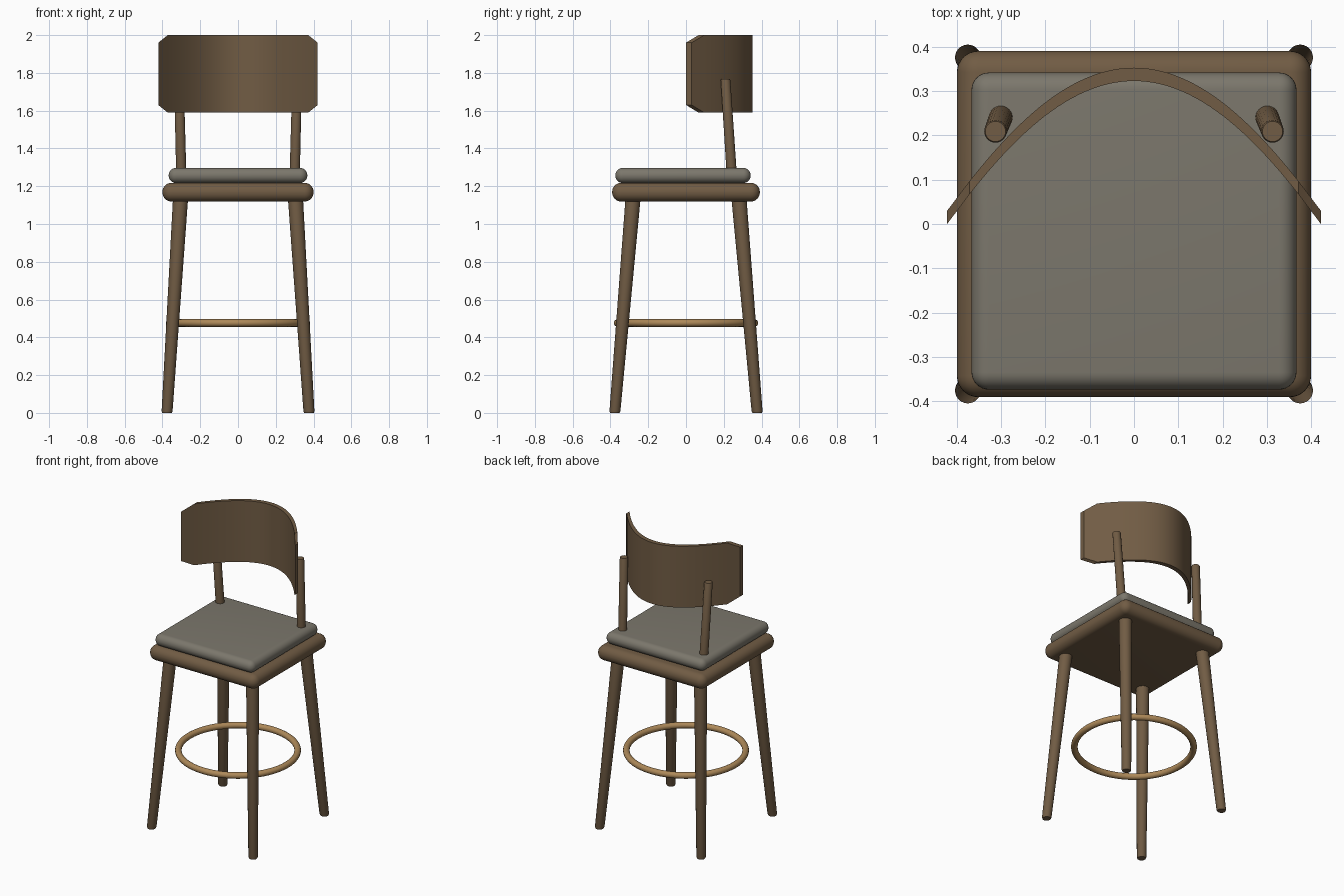
import bpy, bmesh, math
from mathutils import Vector

if "Cube" in bpy.data.objects:
    bpy.data.objects.remove(bpy.data.objects["Cube"])


def material(name, rgb):
    m = bpy.data.materials.new(name)
    m.diffuse_color = (*rgb, 1)
    m.use_nodes = True
    m.node_tree.nodes["Principled BSDF"].inputs["Base Color"].default_value = m.diffuse_color
    return m


WOOD = material("brown wood", (0.165, 0.107, 0.058))
CLOTH = material("warm grey fabric", (0.20, 0.185, 0.15))
BRASS = material("brass", (0.42, 0.25, 0.10))


def finish(bm, name, mat, angle=35):
    bmesh.ops.recalc_face_normals(bm, faces=bm.faces)
    me = bpy.data.meshes.new(name)
    bm.to_mesh(me)
    bm.free()
    me.materials.append(mat)
    ob = bpy.data.objects.new(name, me)
    bpy.context.collection.objects.link(ob)
    bpy.ops.object.select_all(action='DESELECT')
    ob.select_set(True)
    bpy.context.view_layer.objects.active = ob
    bpy.ops.object.shade_smooth_by_angle(angle=math.radians(angle))
    return ob


def rounded_box(name, mat, lo, hi, radius):
    bm = bmesh.new()
    bmesh.ops.create_cube(bm, size=1)
    lo, hi = Vector(lo), Vector(hi)
    for v in bm.verts:
        v.co = (lo + hi) / 2 + v.co * (hi - lo)
    bmesh.ops.bevel(bm, geom=bm.edges[:], offset=radius, segments=8,
                    profile=0.5, affect='EDGES')
    return finish(bm, name, mat)


def rod(name, mat, bottom, top, profile, sides=24):
    """Leaning round rod; profile = (fraction along, radius), level ends."""
    bm = bmesh.new()
    a, b = Vector(bottom), Vector(top)
    rings = []
    for t, r in profile:
        c = a.lerp(b, t)
        rings.append([bm.verts.new(c + Vector((r * math.cos(k * math.tau / sides),
                                               r * math.sin(k * math.tau / sides), 0)))
                      for k in range(sides)])
    for p, q in zip(rings, rings[1:]):
        for k in range(sides):
            n = (k + 1) % sides
            bm.faces.new((p[k], p[n], q[n], q[k]))
    bm.faces.new(rings[0])
    bm.faces.new(rings[-1])
    return finish(bm, name, mat)


# seat frame and cushion
rounded_box("seat_frame", WOOD, (-0.4, -0.391, 1.119), (0.4, 0.391, 1.218), 0.048)
rounded_box("seat_cushion", CLOTH, (-0.367, -0.374, 1.217), (0.367, 0.342, 1.297), 0.039)

# four splayed tapering legs
for sx, side in ((-1, "left"), (1, "right")):
    for sy, end in ((-1, "front"), (1, "back")):
        rod(f"{end}_{side}_leg", WOOD,
            (sx * 0.376, sy * 0.377, 0), (sx * 0.304, sy * 0.28, 1.14),
            ((0, 0.025), (0.008, 0.029), (1, 0.04)))
    # backrest post
    rod(f"{side}_back_post", WOOD,
        (sx * 0.30, 0.243, 1.25), (sx * 0.313, 0.209, 1.767),
        ((0, 0.027), (0.99, 0.0255), (1, 0.023)))

# foot ring
bm = bmesh.new()
N, M, R, r = 72, 16, 0.362, 0.02
grid = [[bm.verts.new(((R + r * math.cos(j * math.tau / M)) * math.cos(i * math.tau / N),
                       (R + r * math.cos(j * math.tau / M)) * math.sin(i * math.tau / N),
                       0.476 + r * math.sin(j * math.tau / M)))
         for j in range(M)] for i in range(N)]
for i in range(N):
    for j in range(M):
        p, q, k = grid[i], grid[(i + 1) % N], (j + 1) % M
        bm.faces.new((p[j], q[j], q[k], p[k]))
finish(bm, "foot_ring", BRASS)

# curved backrest panel with clipped corners
bm = bmesh.new()
W, CUT_X, CUT_Z, T = 0.422, 0.05, 0.04, 0.03
inner = W - CUT_X
xs = [-W] + [-inner + 2 * inner * i / 48 for i in range(49)] + [W]
cols = []
for x in xs:
    y = 0.353 - 2.0 * x * x + 1.05 * x ** 4
    c = CUT_Z * max(0, abs(x) - inner) / CUT_X
    cols.append([bm.verts.new(co) for co in (
        (x, y - T, 1.59 + c), (x, y, 1.59 + c), (x, y, 2.0 - c), (x, y - T, 2.0 - c))])
for p, q in zip(cols, cols[1:]):
    for k in range(4):
        n = (k + 1) % 4
        bm.faces.new((p[k], p[n], q[n], q[k]))
bm.faces.new(cols[0])
bm.faces.new(cols[-1])
finish(bm, "backrest", WOOD)
